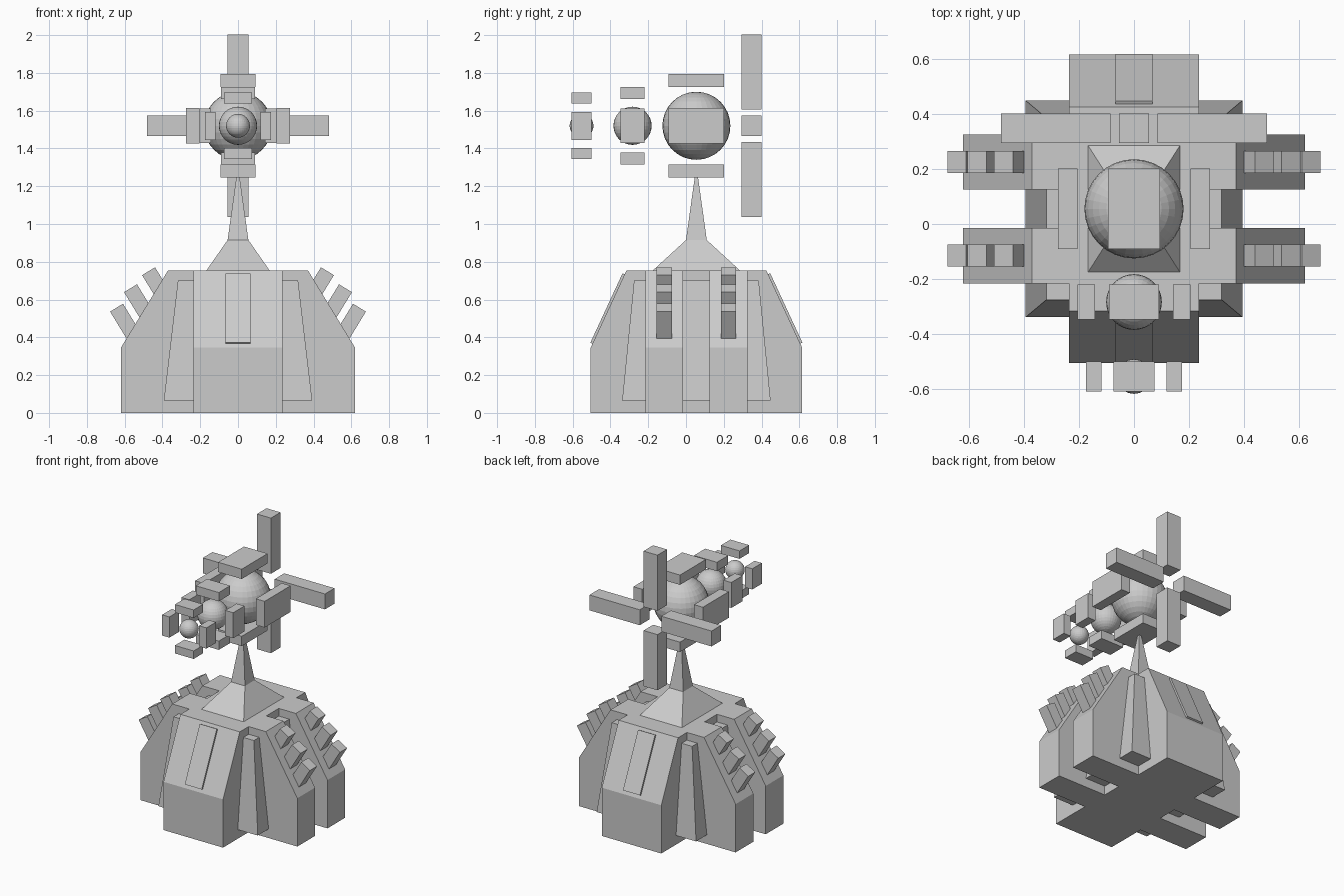
import bpy, bmesh, math
from mathutils import Matrix

if "Cube" in bpy.data.objects:
    bpy.data.objects.remove(bpy.data.objects["Cube"])

YC = 0.055   # centre line of the base
ZC = 1.52    # height of the floating body


def make_object(name, bm):
    bmesh.ops.recalc_face_normals(bm, faces=bm.faces[:])
    mesh = bpy.data.meshes.new(name)
    bm.to_mesh(mesh)
    bm.free()
    obj = bpy.data.objects.new(name, mesh)
    bpy.context.collection.objects.link(obj)
    return obj


def stack(name, rings, y=YC):
    """Closed solid lofted through rectangles (z, half x, half y)."""
    bm = bmesh.new()
    loops = [[bm.verts.new((sx * hx, y + sy * hy, z))
              for sx, sy in ((-1, -1), (1, -1), (1, 1), (-1, 1))]
             for z, hx, hy in rings]
    for a, b in zip(loops, loops[1:]):
        for i in range(4):
            j = (i + 1) % 4
            bm.faces.new((a[i], a[j], b[j], b[i]))
    bm.faces.new(loops[0][::-1])
    bm.faces.new(loops[-1])
    return make_object(name, bm)


def box(name, centre, size, angle=0.0, axis='X'):
    bm = bmesh.new()
    bmesh.ops.create_cube(bm, size=1)
    bm.transform(Matrix.Translation(centre) @ Matrix.Rotation(angle, 4, axis)
                 @ Matrix.Diagonal((*size, 1)))
    return make_object(name, bm)


def ball(name, y, radius):
    bm = bmesh.new()
    bmesh.ops.create_uvsphere(bm, u_segments=32, v_segments=16, radius=radius)
    bm.transform(Matrix.Translation((0, y, ZC)))
    return make_object(name, bm)


def four_around(name, y, width, length, inner, outer):
    """Four boxes spaced at right angles around the body's long axis."""
    r = (inner + outer) / 2
    for k in range(4):
        a = k * math.pi / 2
        box(f"{name}_{k + 1}", (r * math.sin(a), y, ZC + r * math.cos(a)),
            (width, length, outer - inner), a, 'Y')


# Base: long buttress, paired side buttresses, tapered corner core
stack("front_back_buttress", [(0, .235, .56), (.345, .235, .56), (.755, .235, .37)])
for label, s in (("front", -1), ("rear", 1)):
    stack(f"side_buttress_{label}",
          [(0, .62, .1), (.345, .62, .1), (.755, .37, .1)], YC + s * .17)
stack("base_core", [(.065, .393, .393), (.70, .318, .33)])

# Thin panels lying on the front and back slopes
slope = math.atan2(.19, .41)
for label, s in (("front", -1), ("back", 1)):
    box(f"{label}_panel", (0, YC + s * .458, .547), (.134, .04, .405), s * slope)

# Rows of teeth on the side slopes
lean = math.atan2(.25, .41)
for side in (-1, 1):
    for row in (-1, 1):
        for i, (x, z) in enumerate(((.643, .557), (.569, .66), (.4735, .75))):
            box(f"tooth_{side}_{row}_{i + 1}",
                (side * (x - .1 * math.sin(lean)), YC + row * .17, z - .1 * math.cos(lean)),
                (.08, .08, .2), side * lean, 'Y')

# Pedestal and spike
stack("pedestal_spike", [(.75, .17, .235), (.915, .055, .055), (1.26, .007, .007)])

# Floating body: three shrinking balls, each ringed by four plates
ball("large_ball", YC, .18)
four_around("large_plate", YC, .187, .293, .205, .275)
ball("middle_ball", -.283, .101)
four_around("middle_plate", -.283, .182, .128, .142, .205)
ball("small_ball", -.553, .063)
four_around("small_plate", -.553, .148, .108, .118, .175)

# Tail fins
four_around("tail_fin", .347, .11, .108, .085, .483)
